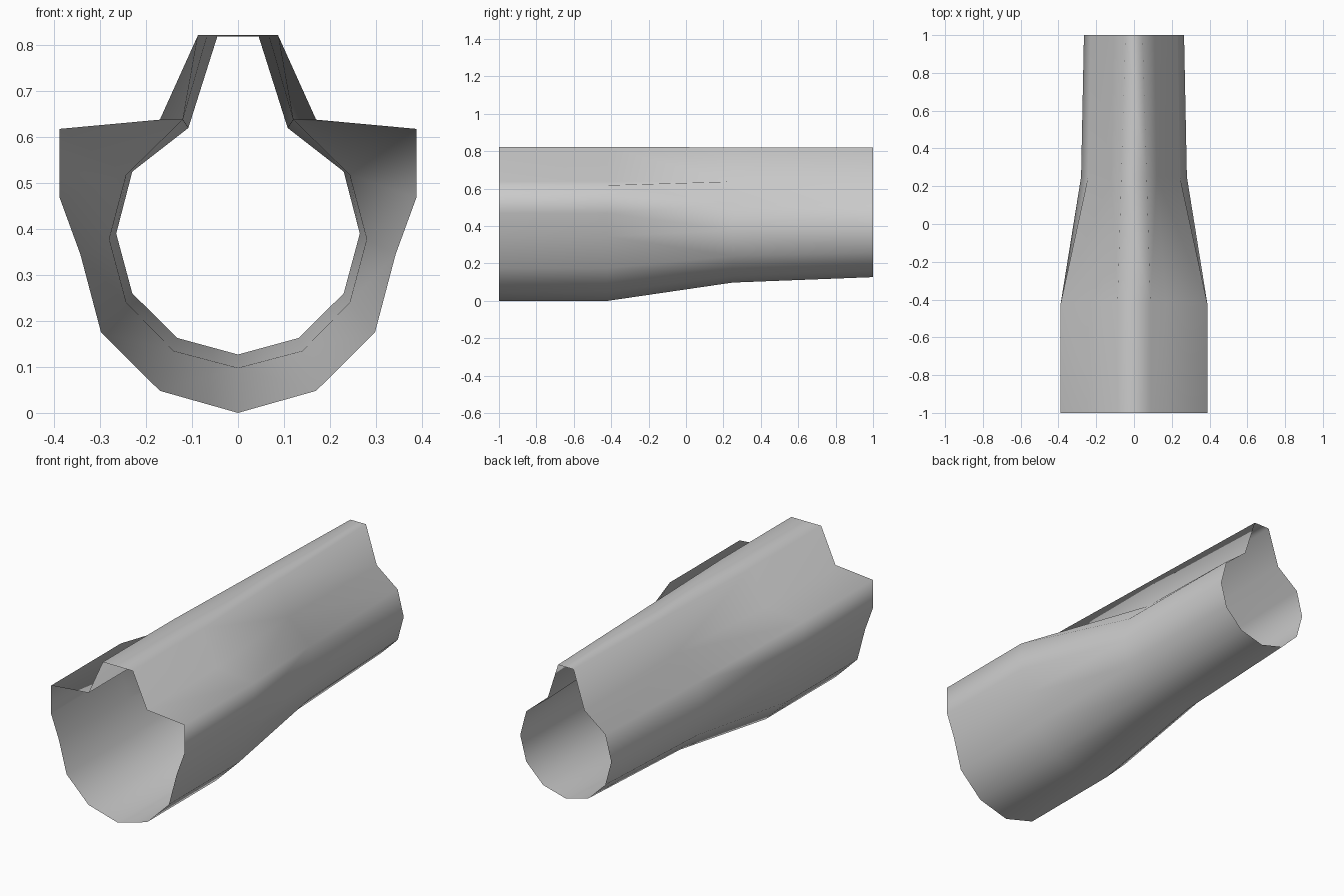
import bpy
import bmesh

cube = bpy.data.objects.get("Cube")
if cube:
    bpy.data.objects.remove(cube, do_unlink=True)

# One flat grey for the whole shell
grey = bpy.data.materials.new("plain_grey")
grey.use_nodes = True
colour = (0.6, 0.6, 0.6, 1.0)
grey.diffuse_color = colour
grey.node_tree.nodes["Principled BSDF"].inputs["Base Color"].default_value = colour

# Half cross-sections (x, z) from the keel up to the spine
wide = [(0, 0), (0.17, 0.048), (0.298, 0.175), (0.343, 0.345),
        (0.388, 0.468), (0.388, 0.618), (0.17, 0.638), (0.087, 0.822)]
waist = [(0, 0.098), (0.14, 0.135), (0.243, 0.24), (0.28, 0.378),
         (0.243, 0.518), (0.12, 0.638), (0.12, 0.638), (0.067, 0.821)]
tail = [(0, 0.127), (0.132, 0.163), (0.23, 0.26), (0.265, 0.39),
        (0.23, 0.525), (0.108, 0.62), (0.108, 0.62), (0.045, 0.819)]
stations = [(-1.0, wide), (-0.42, wide), (0.25, waist), (1.0, tail)]

bm = bmesh.new()


def ring(y, profile, side):
    return [bm.verts.new((side * x, y, z)) for x, z in profile]


# Skin each half between neighbouring stations, then close the spine
halves = {side: [ring(y, p, side) for y, p in stations] for side in (1, -1)}
for side, rings in halves.items():
    for a, b in zip(rings, rings[1:]):
        for i in range(len(a) - 1):
            for tri in ((a[i], b[i], a[i + 1]), (a[i + 1], b[i], b[i + 1])):
                bm.faces.new(tri if side > 0 else tri[::-1])
for k in range(len(stations) - 1):
    left, right = halves[1], halves[-1]
    bm.faces.new((left[k][-1], left[k + 1][-1], right[k + 1][-1], right[k][-1]))

# Weld the keel and the points where the shoulder merges into the waist
bmesh.ops.remove_doubles(bm, verts=bm.verts[:], dist=0.0005)
for face in bm.faces:
    face.smooth = True

mesh = bpy.data.meshes.new("tapered_shell")
bm.to_mesh(mesh)
bm.free()
mesh.materials.append(grey)
shell = bpy.data.objects.new("tapered_shell", mesh)
bpy.context.collection.objects.link(shell)
